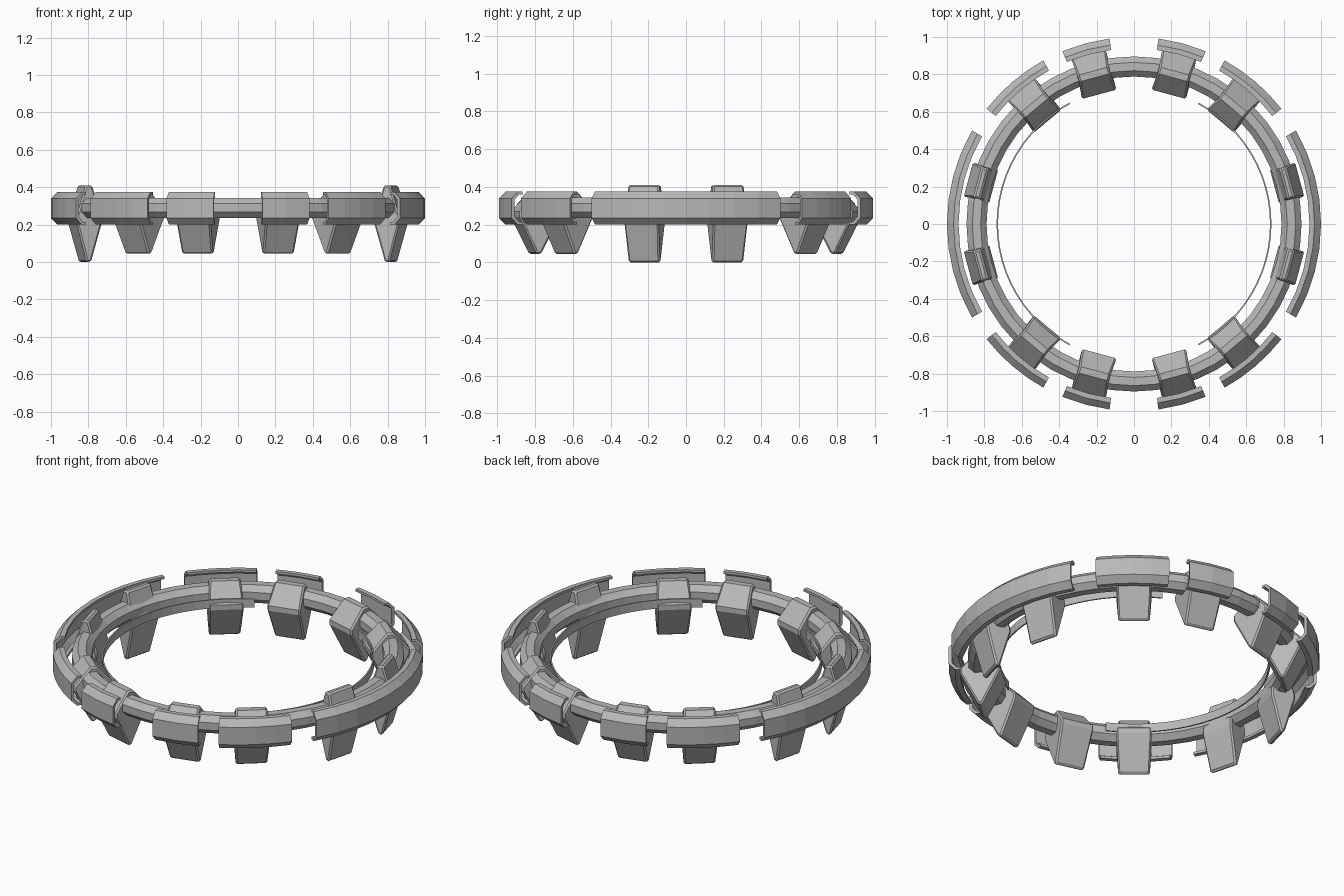
import bpy, bmesh
from math import sin, cos, radians, pi

if "Cube" in bpy.data.objects:
    bpy.data.objects.remove(bpy.data.objects["Cube"])

grey = bpy.data.materials.new("plain_grey")
grey.use_nodes = True
COLOUR = (0.48, 0.48, 0.48, 1)
grey.diffuse_color = COLOUR
grey.node_tree.nodes["Principled BSDF"].inputs["Base Color"].default_value = COLOUR


def finish(bm, name):
    bmesh.ops.recalc_face_normals(bm, faces=bm.faces)
    mesh = bpy.data.meshes.new(name)
    bm.to_mesh(mesh)
    bm.free()
    mesh.materials.append(grey)
    obj = bpy.data.objects.new(name, mesh)
    bpy.context.collection.objects.link(obj)
    return obj


def sweep(name, profile, start, end, steps):
    """Turn a closed (radius, z) profile about z between two angles in degrees."""
    bm = bmesh.new()
    closed = end - start == 360
    rows = []
    for i in range(steps if closed else steps + 1):
        a = radians(start + (end - start) * i / steps)
        rows.append([bm.verts.new((r * cos(a), r * sin(a), z)) for r, z in profile])
    n = len(profile)
    for i in range(steps):
        a, b = rows[i], rows[(i + 1) % len(rows)]
        for j in range(n):
            k = (j + 1) % n
            bm.faces.new((a[j], b[j], b[k], a[k]))
    if not closed:
        bm.faces.new(rows[0])
        bm.faces.new(rows[-1])
    return finish(bm, name)


def pod(name, angle, radius, half, low, mid, high):
    """Wedge block straddling the ring, widest at mid height."""
    bm = bmesh.new()
    outline = [(-0.012, low), (0.012, low), (half, mid), (half, mid + 0.03),
               (0.018, high), (-0.018, high), (-half, mid + 0.03), (-half, mid)]
    a = radians(angle)
    sides = []
    for s in (-1, 1):
        row = []
        for d, z in outline:
            t = s * (0.085 if z in (low, high) else 0.096)
            r = radius + d
            row.append(bm.verts.new((r * cos(a) - t * sin(a), r * sin(a) + t * cos(a), z)))
        sides.append(row)
        bm.faces.new(row)
    for j in range(8):
        k = (j + 1) % 8
        bm.faces.new((sides[0][j], sides[0][k], sides[1][k], sides[1][j]))
    obj = finish(bm, name)
    bevel = obj.modifiers.new("edge_bevel", "BEVEL")
    bevel.width = 0.009
    bevel.segments = 1
    bevel.limit_method = "ANGLE"
    bevel.angle_limit = radians(50)


# Main octagonal tube
tube = [(0.842 + 0.058 * cos(pi / 8 + i * pi / 4),
         0.29 + 0.058 * sin(pi / 8 + i * pi / 4)) for i in range(8)]
sweep("main_ring", tube, 0, 360, 48)

# Hollow armour shields, upper half mirrored to the lower
upper = [(1.0, 0.052), (0.965, 0.0875), (0.938, 0.0875), (0.938, 0.073),
         (0.958, 0.073), (0.983, 0.046)]
shell = [(r, 0.2875 + z) for r, z in upper]
shell += [(r, 0.2875 - z) for r, z in reversed(upper)]
# Inner and outer walls are joined as one open channel
for side, turn in (("left", 0), ("right", 180)):
    sweep(f"long_shield_{side}", shell, turn - 30, turn + 30, 8)
    band = [(0.727, 0.25), (0.735, 0.25), (0.735, 0.3), (0.727, 0.3)]
    sweep(f"inner_band_{side}", band, turn - 62, turn + 62, 24)
    for end, sign in (("a", 1), ("b", -1)):
        label = f"{side}_{end}"
        mid, short = turn + sign * 49.5, turn + sign * 75
        sweep(f"medium_shield_{label}", shell, mid - 11.5, mid + 11.5, 4)
        sweep(f"short_shield_{label}", shell, short - 7.5, short + 7.5, 2)
        pod(f"tall_pod_{label}", turn + sign * 15, 0.847, 0.07, 0.0, 0.21, 0.41)
        pod(f"diagonal_pod_{label}", turn + sign * 50, 0.828, 0.11, 0.045, 0.24, 0.37)
        pod(f"end_pod_{label}", short, 0.828, 0.11, 0.045, 0.24, 0.37)
